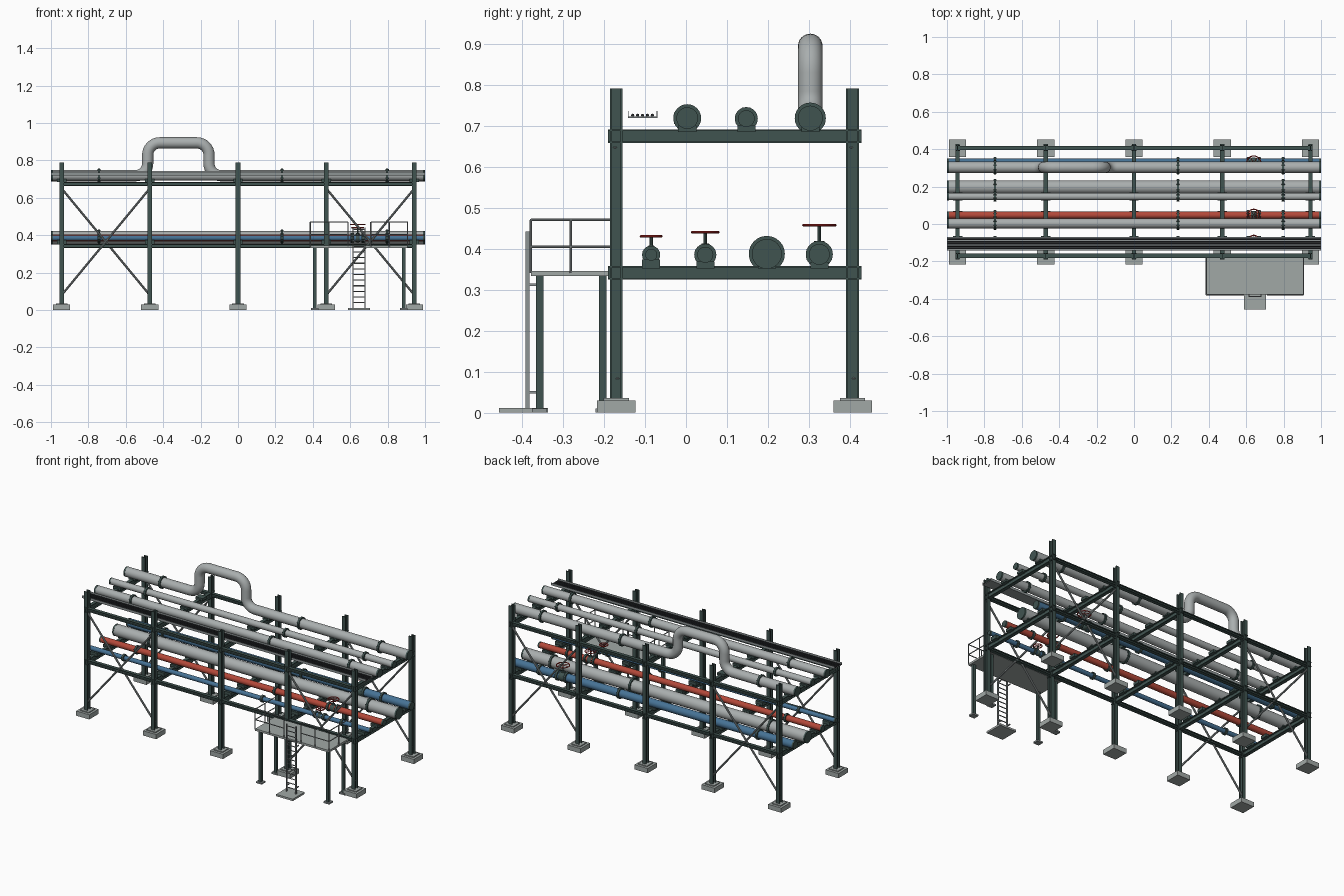
import bpy, bmesh, math
from mathutils import Vector, Matrix

if "Cube" in bpy.data.objects:
    bpy.data.objects.remove(bpy.data.objects["Cube"])


def material(name, r, g, b):
    m = bpy.data.materials.new(name)
    m.diffuse_color = tuple((c / 255) ** 2.2 for c in (r, g, b)) + (1,)
    m.use_nodes = True
    m.node_tree.nodes["Principled BSDF"].inputs["Base Color"].default_value = m.diffuse_color
    return m


STEEL = material("dark green steel", 66, 84, 81)
PIPE = material("silver cladding", 168, 173, 173)
RED = material("red pipe paint", 178, 74, 60)
BLUE = material("blue pipe paint", 72, 114, 148)
WHEEL = material("handwheel red", 190, 48, 45)
CONC = material("concrete", 160, 167, 165)
GALV = material("galvanised steel", 140, 147, 148)
CABLE = material("black cable", 45, 47, 50)


class Part:
    """Collects pieces into one named object."""

    def __init__(self, name, mat):
        self.name, self.mat, self.bm = name, mat, bmesh.new()

    def box(self, x0, x1, y0, y1, z0, z1):
        m = Matrix.Translation(((x0 + x1) / 2, (y0 + y1) / 2, (z0 + z1) / 2))
        bmesh.ops.create_cube(self.bm, size=1, matrix=m @ Matrix.Diagonal((x1 - x0, y1 - y0, z1 - z0, 1)))

    def rod(self, p, q, r, n=8, r2=None):
        p, q = Vector(p), Vector(q)
        d = q - p
        m = Matrix.Translation((p + q) / 2) @ d.to_track_quat('Z', 'Y').to_matrix().to_4x4()
        bmesh.ops.create_cone(self.bm, cap_ends=True, segments=n, radius1=r,
                              radius2=r if r2 is None else r2, depth=d.length, matrix=m)

    def ball(self, c, r):
        bmesh.ops.create_uvsphere(self.bm, u_segments=20, v_segments=12, radius=r, matrix=Matrix.Translation(c))

    def sweep(self, pts, b, r, n=24, closed=False):
        pts, b, k = [Vector(p) for p in pts], Vector(b), len(pts)
        rings = []
        for i, p in enumerate(pts):
            a = pts[(i - 1) % k] if closed or i else p
            c = pts[(i + 1) % k] if closed or i < k - 1 else p
            s = (c - a).normalized().cross(b)
            rings.append([self.bm.verts.new(p + r * (math.cos(t) * s + math.sin(t) * b))
                          for t in (2 * math.pi * j / n for j in range(n))])
        for i in range(k if closed else k - 1):
            A, B = rings[i], rings[(i + 1) % k]
            for j in range(n):
                self.bm.faces.new((A[j], A[(j + 1) % n], B[(j + 1) % n], B[j]))
        if not closed:
            self.bm.faces.new(rings[0])
            self.bm.faces.new(rings[-1])

    def beam(self, p, q, side, h, w, t=0.004):
        """I section from p to q; side = flange direction, h = depth across the web."""
        p, q, s = Vector(p), Vector(q), Vector(side)
        u = (q - p).normalized().cross(s)
        a, c, e = w / 2, h / 2, t / 2
        half = [(-a, -c), (a, -c), (a, -c + t), (e, -c + t), (e, c - t), (a, c - t)]
        prof = half + [(-x, -y) for x, y in half]
        f = self.bm.faces.new([self.bm.verts.new(p + s * x + u * y)
                               for x, y in dict.fromkeys(prof)])
        ext = bmesh.ops.extrude_face_region(self.bm, geom=[f], use_keep_orig=True)
        bmesh.ops.translate(self.bm, vec=q - p, verts=[v for v in ext['geom'] if isinstance(v, bmesh.types.BMVert)])

    def done(self, smooth=False):
        bmesh.ops.recalc_face_normals(self.bm, faces=self.bm.faces)
        me = bpy.data.meshes.new(self.name)
        self.bm.to_mesh(me)
        self.bm.free()
        me.materials.append(self.mat)
        ob = bpy.data.objects.new(self.name, me)
        bpy.context.collection.objects.link(ob)
        if smooth:
            bpy.ops.object.select_all(action='DESELECT')
            ob.select_set(True)
            bpy.context.view_layer.objects.active = ob
            bpy.ops.object.shade_smooth_by_angle(angle=math.radians(40))


XS = [-0.943, -0.472, 0, 0.472, 0.943]
YF, YB = -0.17, 0.406
X, Y, Z = (1, 0, 0), (0, 1, 0), (0, 0, 1)

# Frame: footings, columns, cross beams, long struts
foot, col = Part("footings", CONC), Part("columns", STEEL)
cross, strut = Part("cross_beams", STEEL), Part("long_struts", STEEL)
for x in XS:
    for y in (YF, YB):
        foot.box(x - .046, x + .046, y - .047, y + .047, 0, .03)
        foot.box(x - .031, x + .031, y - .031, y + .031, .03, .036)
        col.beam((x, y, .036), (x, y, .79), X, .031, .025, .005)
    for z in (.341, .674):
        cross.beam((x, -.19, z), (x, .428, z), X, .033, .022)
for y in (YF, YB):
    for z in (.343, .674):
        strut.beam((XS[0], y, z), (XS[-1], y, z), Y, .02, .022)
for p in (foot, col, cross, strut):
    p.done()

# Cross bracing in the end bays
brace = Part("cross_bracing", GALV)
for y in (YF, YB):
    for a, b in ((XS[0], XS[1]), (XS[3], XS[4])):
        brace.rod((a, y - .003, .08), (b, y - .003, .65), .006)
        brace.rod((a, y + .003, .65), (b, y + .003, .08), .006)
brace.done()

# Pipes: name, y, z, radius, material, valve wheel (height, radius)
PIPES = [("upper_front_pipe", .003, .718, .026, PIPE, None),
         ("upper_middle_pipe", .147, .717, .02, PIPE, None),
         ("upper_loop_pipe", .303, .718, .03, PIPE, None),
         ("lower_small_blue_pipe", -.085, .385, .014, BLUE, (.43, .028)),
         ("lower_red_pipe", .047, .385, .019, RED, (.44, .035)),
         ("lower_large_pipe", .197, .387, .036, PIPE, None),
         ("lower_blue_pipe", .325, .386, .025, BLUE, (.457, .042))]
VX = .64


def arc(cx, cz, r, a0, a1, y):
    return [(cx + r * math.cos(math.radians(a0 + (a1 - a0) * i / 8)), y,
             cz + r * math.sin(math.radians(a0 + (a1 - a0) * i / 8))) for i in range(9)]


for name, y, z, r, mat, wheel in PIPES:
    pipe = Part(name, mat)
    if "loop" in name:
        # Expansion loop standing above the rack
        R, xl, xr, top = .065, -.483, -.155, .894
        path = [(-.998, y, z)] + arc(xl - R, z + R, R, -90, 0, y) + arc(xl + R, top - R, R, 180, 90, y)
        path += arc(xr - R, top - R, R, 90, 0, y) + arc(xr + R, z + R, R, 180, 270, y) + [(.998, y, z)]
        pipe.sweep(path, Y, r)
    else:
        pipe.rod((-.998, y, z), (.998, y, z), r, 24)
    pipe.done(True)

    # Flanges with bolts, end caps and shoes
    fl, shoe = Part(name + "_flanges", STEEL), Part(name + "_shoes", STEEL)
    R = r + .008
    for x in [-.743, .235, .797] + ([VX - .03, VX + .03] if wheel else []):
        fl.rod((x - .006, y, z), (x + .006, y, z), R, 24)
        for i in range(8):
            a = math.pi * (i + .5) / 4
            c, s = y + (R - .003) * math.cos(a), z + (R - .003) * math.sin(a)
            fl.rod((x - .009, c, s), (x + .009, c, s), .0035, 6)
    for s in (-1, 1):
        fl.rod((s * .99, y, z), (s, y, z), r + .0005, 24)
    base = .357 if z < .5 else .69
    for x in XS:
        shoe.box(x - .025, x + .025, y - .022, y + .022, base - .006, max(base + .01, z - r + .003))
    fl.done(True)
    shoe.done()

    # Valve body, stem and handwheel
    if wheel:
        h, wr = wheel
        body = Part(name + "_valve", STEEL)
        body.ball((VX, y, z), r * 1.25)
        body.rod((VX, y, z), (VX, y, z + r + .008), r * .7, 16, r * .5)
        body.rod((VX, y, z), (VX, y, h + .003), .004)
        body.done(True)
        hw = Part(name + "_handwheel", WHEEL)
        ring = [(VX + (wr - .003) * math.cos(math.pi * i / 12), y + (wr - .003) * math.sin(math.pi * i / 12), h)
                for i in range(24)]
        hw.sweep(ring, Z, .003, 8, True)
        for i in (0, 4, 8):
            hw.rod(ring[i], ring[i + 12], .002, 6)
        hw.done(True)

# Cable tray with cables
tray = Part("cable_tray", GALV)
tray.box(-1, 1, -.142, -.07, .719, .722)
for y in (-.142, -.072):
    tray.box(-1, 1, y, y + .002, .719, .735)
tray.done()
cables = Part("cables", CABLE)
for i in range(5):
    cables.rod((-.998, -.13 + i * .012, .725), (.998, -.13 + i * .012, .725), .004)
cables.done(True)

# Access platform and legs
X0, X1, Y0, Y1, DZ = .386, .907, -.378, -.183, .346
deck = Part("platform_deck", CONC)
deck.box(X0, X1, Y0, Y1, .333, DZ)
deck.done()
legs, pads = Part("platform_legs", STEEL), Part("platform_leg_pads", GALV)
for x in (.41, .886):
    for y in (-.357, -.203):
        legs.box(x - .009, x + .009, y - .009, y + .009, .01, .334)
        pads.box(x - .02, x + .02, y - .018, y + .018, 0, .01)
legs.done()
pads.done()

# Handrails with a gap for the ladder
rail = Part("platform_handrails", GALV)
runs = [((X0, Y1), (X0, Y0)), ((X1, Y1), (X1, Y0)), ((X0, Y0), (.588, Y0)), ((.71, Y0), (X1, Y0))]
for a, b in runs:
    for z in (.404, .47):
        rail.rod((*a, z), (*b, z), .003)
    for t in (.5, 1) if a[1] == Y1 else (0, .5, 1):
        x, y = a[0] + t * (b[0] - a[0]), a[1] + t * (b[1] - a[1])
        rail.rod((x, y, DZ - .005), (x, y, .47), .003)
rail.done(True)

# Ladder and its base
lad = Part("ladder", GALV)
for x in (.614, .68):
    lad.box(x - .003, x + .003, -.391, -.382, .01, .442)
    for z in (.05, .312):
        lad.box(x - .003, x + .003, -.384, -.36, z - .003, z + .003)
for i in range(14):
    lad.rod((.614, -.387, .04 + i * .03), (.68, -.387, .04 + i * .03), .003)
lad.done()
pad = Part("ladder_base", CONC)
pad.box(.588, .706, -.456, -.337, 0, .012)
pad.done()
